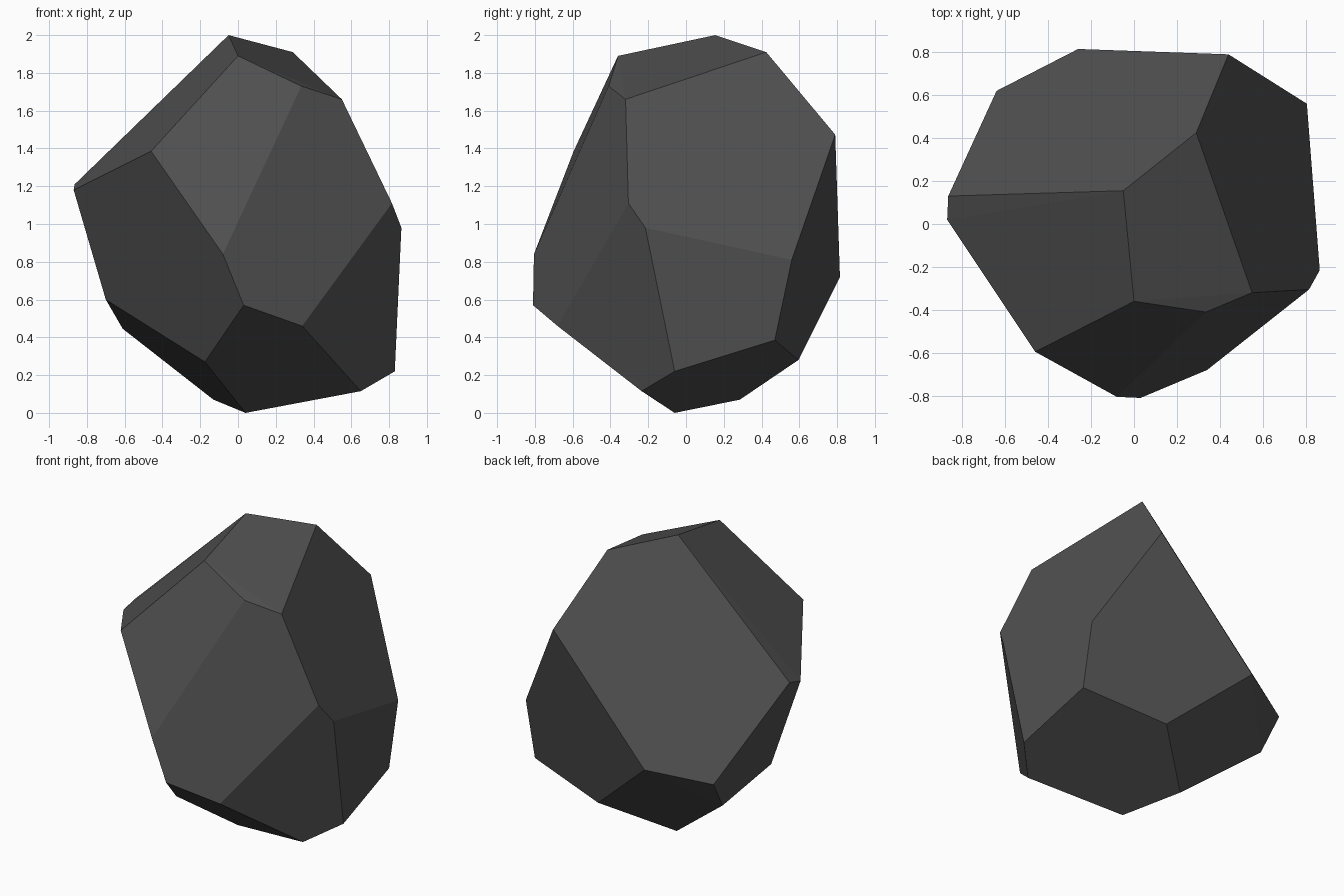
import bpy
import bmesh
from math import radians

default_cube = bpy.data.objects.get("Cube")
if default_cube:
    bpy.data.objects.remove(default_cube, do_unlink=True)


def make_material(name, colour):
    material = bpy.data.materials.new(name)
    material.use_nodes = True
    material.diffuse_color = colour
    shader = material.node_tree.nodes["Principled BSDF"]
    shader.inputs["Base Color"].default_value = colour
    shader.inputs["Roughness"].default_value = 0.9
    return material


def make_faceted_stone(name, corner_groups, material):
    """Wrap the corners in a convex skin and merge the flat facets."""
    shape = bmesh.new()
    for group in corner_groups:
        for corner in group:
            shape.verts.new(corner)
    hull = bmesh.ops.convex_hull(shape, input=shape.verts[:])
    spare = [item for item in hull["geom_interior"]
             if isinstance(item, bmesh.types.BMVert)]
    bmesh.ops.delete(shape, geom=spare, context="VERTS")
    bmesh.ops.dissolve_limit(shape, angle_limit=radians(3),
                             verts=shape.verts[:], edges=shape.edges[:])
    bmesh.ops.recalc_face_normals(shape, faces=shape.faces[:])
    for face in shape.faces:
        face.smooth = False

    mesh = bpy.data.meshes.new(name)
    shape.to_mesh(mesh)
    shape.free()
    mesh.materials.append(material)
    stone = bpy.data.objects.new(name, mesh)
    bpy.context.collection.objects.link(stone)
    return stone


# Corners around the small sloping crown
crown = [(-.05, .155, 2), (.29, .425, 1.91), (0, -.36, 1.89),
         (.335, -.41, 1.73), (.55, -.32, 1.66)]

# Corners on each flank of the stone
left_flank = [(.805, .56, .81), (.865, -.215, .98), (.815, -.305, 1.11)]
right_flank = [(-.865, .13, 1.21), (-.87, .02, 1.18),
               (-.7, .09, .6), (-.61, .48, .445)]
front_flank = [(-.46, -.595, 1.385), (-.08, -.805, .84),
               (.03, -.81, .57), (.34, -.68, .46), (-.175, -.408, .27)]
back_flank = [(-.64, .62, .647), (-.26, .815, .719), (.44, .79, 1.473)]

# Corners of the tilted underside
underside = [(.04, -.06, 0), (.65, -.235, .115), (.83, -.06, .22),
             (.8, .47, .385), (.24, .595, .28), (-.13, .285, .07)]

dark_stone = make_material("dark grey stone", (.08, .08, .08, 1))
make_faceted_stone(
    "faceted_rock",
    [crown, left_flank, right_flank, front_flank, back_flank, underside],
    dark_stone)
